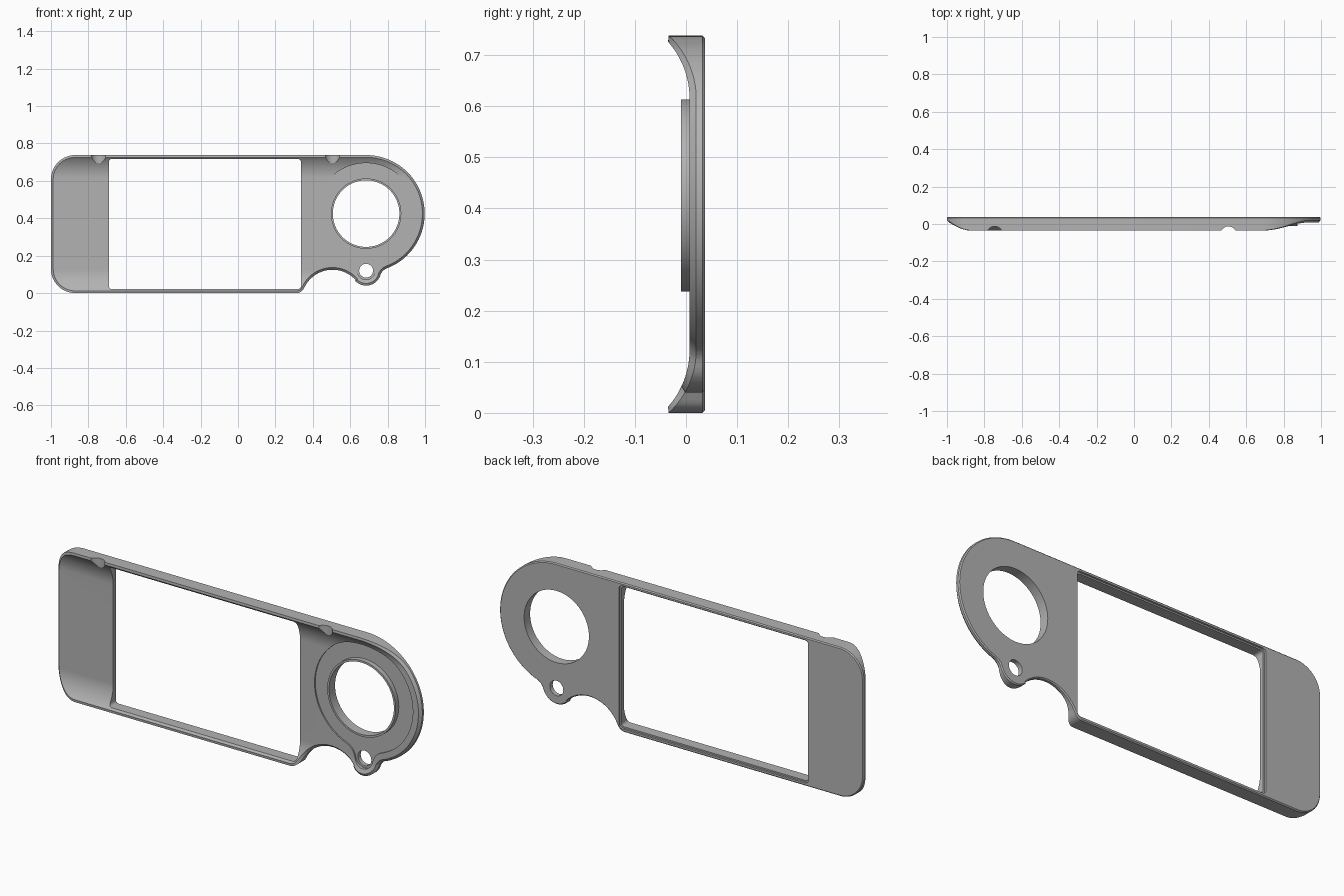
import bpy, bmesh
from math import sin, cos, radians, sqrt, hypot
from mathutils import Vector

cube = bpy.data.objects.get("Cube")
if cube:
    bpy.data.objects.remove(cube, do_unlink=True)

HEIGHT = 0.738
BACK, FRONT = 0.037, 0.007
DIAL = (0.685, 0.425)
BOSS = (0.685, 0.12)

grey = bpy.data.materials.new("plain_grey")
grey.use_nodes = True
grey.diffuse_color = (0.45, 0.45, 0.45, 1)
grey.node_tree.nodes["Principled BSDF"].inputs["Base Color"].default_value = grey.diffuse_color


def arc(centre, r, a0, a1, n):
    return [(centre[0] + r * cos(radians(a0 + (a1 - a0) * i / n)),
             centre[1] + r * sin(radians(a0 + (a1 - a0) * i / n))) for i in range(n + 1)]


def circle(centre, r, n=96):
    return arc(centre, r, 0, 360, n)[:-1]


def rounded_rect(x0, x1, z0, z1, r):
    corners = [(x1 - r, z1 - r), (x0 + r, z1 - r), (x0 + r, z0 + r), (x1 - r, z0 + r)]
    return [p for i, c in enumerate(corners) for p in arc(c, r, 90 * i, 90 * i + 90, 5)]


def tidy(points):
    # drop nearly coincident points where arcs meet
    out = []
    for p in points:
        if not out or hypot(p[0] - out[-1][0], p[1] - out[-1][1]) > 0.003:
            out.append(p)
    return out


def inset(points, d):
    out = []
    for i, p in enumerate(points):
        a, b = Vector(points[i - 1]), Vector(points[(i + 1) % len(points)])
        t = (b - a).normalized()
        out.append((p[0] - t.y * d, p[1] + t.x * d))
    return out


def loft(name, rings):
    """Closed solid through matching outlines, each given with its depth y."""
    bm = bmesh.new()
    loops = [[bm.verts.new((x, y, z)) for x, z in pts] for pts, y in rings]
    n = len(loops[0])
    for a, b in zip(loops, loops[1:]):
        for i in range(n):
            j = (i + 1) % n
            bm.faces.new((a[i], a[j], b[j], b[i]))
    bm.faces.new(loops[0])
    bm.faces.new(loops[-1])
    bmesh.ops.recalc_face_normals(bm, faces=bm.faces)
    mesh = bpy.data.meshes.new(name)
    bm.to_mesh(mesh)
    bm.free()
    mesh.materials.append(grey)
    ob = bpy.data.objects.new(name, mesh)
    bpy.context.collection.objects.link(ob)
    return ob


def activate(ob):
    bpy.ops.object.select_all(action='DESELECT')
    ob.select_set(True)
    bpy.context.view_layer.objects.active = ob


def cut(ob, *rings):
    cutter = loft("cutter", rings)
    mod = ob.modifiers.new("cut", 'BOOLEAN')
    mod.operation, mod.solver, mod.object = 'DIFFERENCE', 'EXACT', cutter
    activate(ob)
    bpy.ops.object.modifier_apply(modifier=mod.name)
    bpy.data.objects.remove(cutter, do_unlink=True)


# Plate outline, counterclockwise from the lower corner
outline = tidy(
    arc((-0.87, 0.13), 0.13, 180, 270, 16)
    + arc((0.312, 0.045), 0.045, 270, 336, 8)
    + arc((0.505, -0.041), 0.166, 156, 42, 20)
    + arc(BOSS, 0.08, 222, 342, 18)
    + arc((0.818, 0.077), 0.06, 162, 111, 8)
    + arc(DIAL, 0.313, -69, 90, 48)
    + arc((-0.87, 0.608), 0.13, 90, 180, 16))

plate = loft("face_plate", [(inset(outline, 0.005), BACK), (outline, BACK - 0.005),
                            (outline, FRONT + 0.013), (inset(outline, 0.012), FRONT)])

# Sweep the upper and lower borders forward into a concave flare
bm = bmesh.new()
bm.from_mesh(plate.data)
STEPS, FLAT, R = 14, 0.246, 0.167
for i in range(STEPS):
    d = FLAT + (HEIGHT / 2 - FLAT) * i / STEPS
    for side in (-1, 1):
        bmesh.ops.bisect_plane(bm, geom=bm.verts[:] + bm.edges[:] + bm.faces[:], dist=1e-5,
                               plane_co=(0, 0, HEIGHT / 2 + side * d), plane_no=(0, 0, 1))
for v in bm.verts:
    d = max(0, abs(v.co.z - HEIGHT / 2) - FLAT)
    if v.co.y < 0.025:
        v.co.y -= R - sqrt(R * R - d * d)
bmesh.ops.triangulate(bm, faces=bm.faces)
bmesh.ops.recalc_face_normals(bm, faces=bm.faces)
bm.to_mesh(plate.data)
bm.free()

# Window with a shallow rebate behind
cut(plate, (rounded_rect(-0.69, 0.336, 0.022, 0.717, 0.015), -0.1),
    (rounded_rect(-0.69, 0.336, 0.022, 0.717, 0.015), 0.1))
cut(plate, (rounded_rect(-0.697, 0.343, 0.015, 0.724, 0.018), 0.027),
    (rounded_rect(-0.697, 0.343, 0.015, 0.724, 0.018), 0.1))

# Keyhole recess round the dial and the small hole
keyhole = tidy(
    arc(DIAL, 0.27, -69.3, 249.3, 90)
    + arc((0.563, 0.102), 0.075, 69.3, 8.4, 10)
    + arc(BOSS, 0.048, 188.4, 351.6, 20)
    + arc((0.807, 0.102), 0.075, 171.6, 110.7, 10)[:-1])
cut(plate, (keyhole, -0.1), (keyhole, 0.014))

# Dial hole and small hole
for centre, r in ((DIAL, 0.178), (BOSS, 0.037)):
    cut(plate, (circle(centre, r), -0.1), (circle(centre, r), 0.1))

# Finger notches in the upper border, cut by upright cylinders
for x in (-0.745, 0.505):
    notch = []
    for k in range(33):
        a = radians(180 * k / 32)
        notch.append((x + 0.042 * cos(a), -0.052 + 0.039 * sin(a)))
    notch = [(x + 0.042, -0.1)] + notch + [(x - 0.042, -0.1)]
    cutter = loft("notch_cutter", [(notch, 0.6), (notch, 0.8)])
    for v in cutter.data.vertices:
        v.co.y, v.co.z = v.co.z, v.co.y
    cutter.data.flip_normals()
    mod = plate.modifiers.new("notch", 'BOOLEAN')
    mod.operation, mod.solver, mod.object = 'DIFFERENCE', 'EXACT', cutter
    activate(plate)
    bpy.ops.object.modifier_apply(modifier=mod.name)
    bpy.data.objects.remove(cutter, do_unlink=True)

# Raised collar round the dial hole
collar = loft("dial_collar", [(circle(DIAL, 0.188), -0.01), (circle(DIAL, 0.188), 0.02)])
cut(collar, (circle(DIAL, 0.178), -0.1), (circle(DIAL, 0.178), 0.1))

for ob in (plate, collar):
    activate(ob)
    bpy.ops.object.shade_smooth_by_angle(angle=radians(25))
